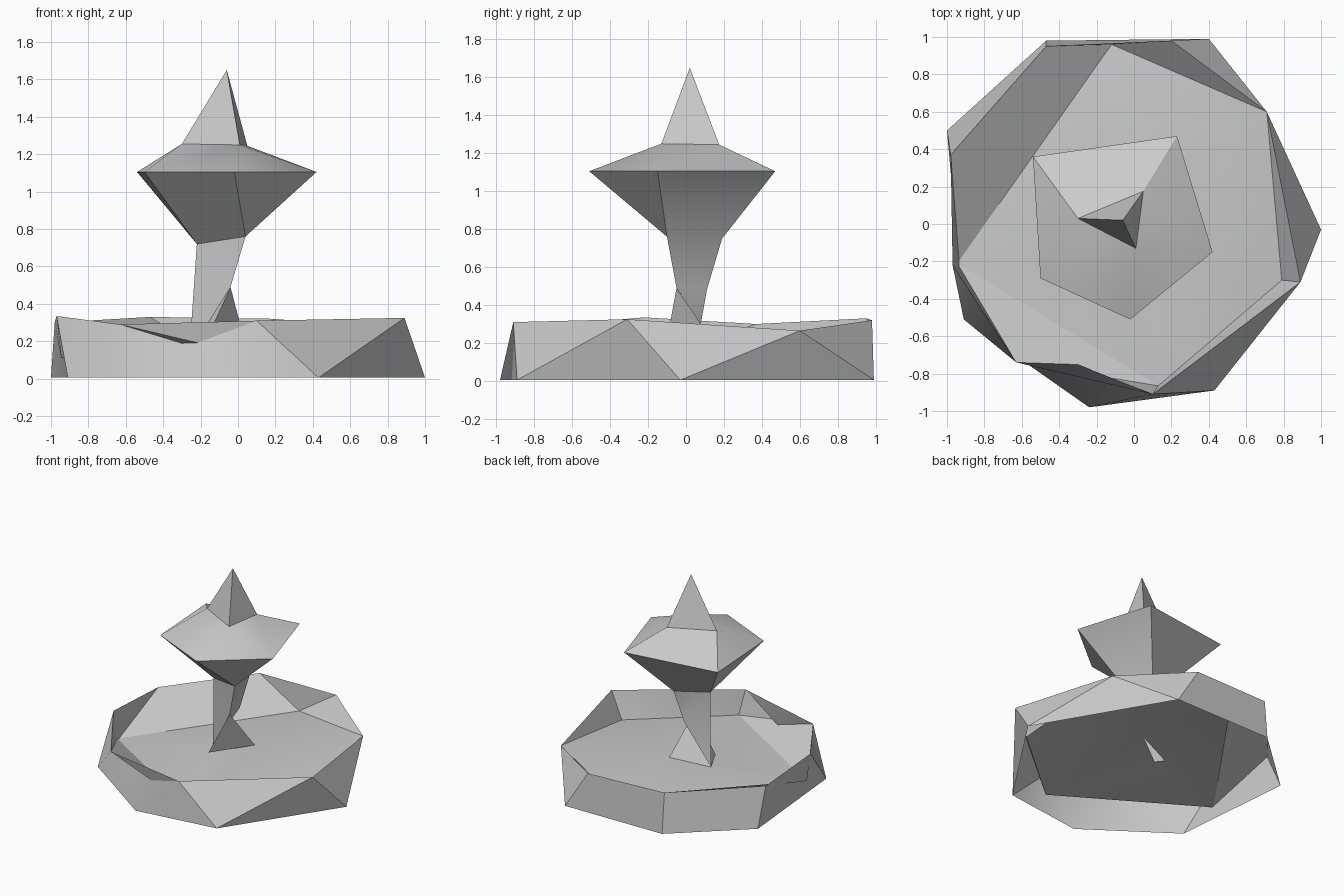
import bpy
import bmesh
import math

default_cube = bpy.data.objects.get("Cube")
if default_cube:
    bpy.data.objects.remove(default_cube, do_unlink=True)

# One plain stone colour
stone = bpy.data.materials.new("grey_stone")
stone.use_nodes = True
colour = (0.6, 0.6, 0.6, 1)
stone.diffuse_color = colour
stone.node_tree.nodes["Principled BSDF"].inputs["Base Color"].default_value = colour


def bridge(bm, verts, ring_a, ring_b, steps):
    """Join two anticlockwise rings with faces.
    Each letter moves along ring a, along ring b, or along both (q)."""
    def vert(point):
        if point not in verts:
            verts[point] = bm.verts.new(point)
        return verts[point]

    i = j = 0
    for step in steps:
        next_i = i + (step in "aq")
        next_j = j + (step in "bq")
        corners = [ring_a[i % len(ring_a)], ring_a[next_i % len(ring_a)],
                   ring_b[next_j % len(ring_b)], ring_b[j % len(ring_b)]]
        corners = list(dict.fromkeys(corners))
        # Rings may share a corner, which leaves nothing to fill
        if len(corners) > 2:
            bm.faces.new([vert(point) for point in corners])
        i, j = next_i, next_j


def build(name, strips):
    """Make one object out of a chain of bridged rings."""
    bm = bmesh.new()
    verts = {}
    for ring_a, ring_b, steps in strips:
        bridge(bm, verts, ring_a, ring_b, steps)
    mesh = bpy.data.meshes.new(name)
    bm.to_mesh(mesh)
    bm.free()
    mesh.materials.append(stone)
    part = bpy.data.objects.new(name, mesh)
    bpy.context.collection.objects.link(part)
    bpy.ops.object.select_all(action="DESELECT")
    part.select_set(True)
    bpy.context.view_layer.objects.active = part
    bpy.ops.object.shade_smooth_by_angle(angle=math.radians(33))


# Basin rings: ground edge, rim and the floor, which meets the rim at one corner
ground = [(x, y, 0.005) for x, y in (
    (.43, -.89), (1, -.03), (.4, .99), (-.47, .98),
    (-1, .5), (-.91, -.51), (-.24, -.98))]
rim = [(.1, -.91, .31), (.89, -.31, .325), (.71, .6, .265), (.2, .98, .32),
       (-.47, .95, .33), (-.98, .37, .3), (-.97, -.22, .335), (-.63, -.74, .29)]
low = 0.11
floor = [(.13, -.865, low), (.79, -.3, low), rim[2],
         (-.12, .96, low), (-.945, -.21, low)]

# Column rings: opening in the floor, spurred foot, waist and neck
opening = [(-.2, 0, .13), (.04, .16, .18), (-.26, .05, .14)]
foot = [(-.19, -.11, .16), opening[1], opening[2]]
neck = [(.04, -.1, .76), (-.02, .19, .75), (-.22, 0, .72)]
waist = [(-.04, -.05, .49), (-.06, .11, .48), neck[2]]

# Bowl edge, shoulder and spire tip
bowl = [(x, y, 1.105) for x, y in (
    (-.02, -.51), (.42, -.15), (.23, .47), (-.54, .36), (-.5, -.29))]
shoulder = [(.01, -.13, 1.25), (.05, .175, 1.245), (-.3, .03, 1.255)]
tip = [(-.06, .02, 1.65)]

# The basin is open underneath
build("basin", [
    (ground, rim, "bababqqabbqa"),
    (rim, floor, "abababaqaaba"),
    (floor, opening, "baaababa"),
])

build("column_and_bowl", [
    (opening, foot, "baqab"),
    (foot, waist, "aabbba"),
    (waist, neck, "qbaab"),
    (neck, bowl, "bqqbq"),
    (bowl, shoulder, "aqqaq"),
    (shoulder, tip, "aaa"),
])
